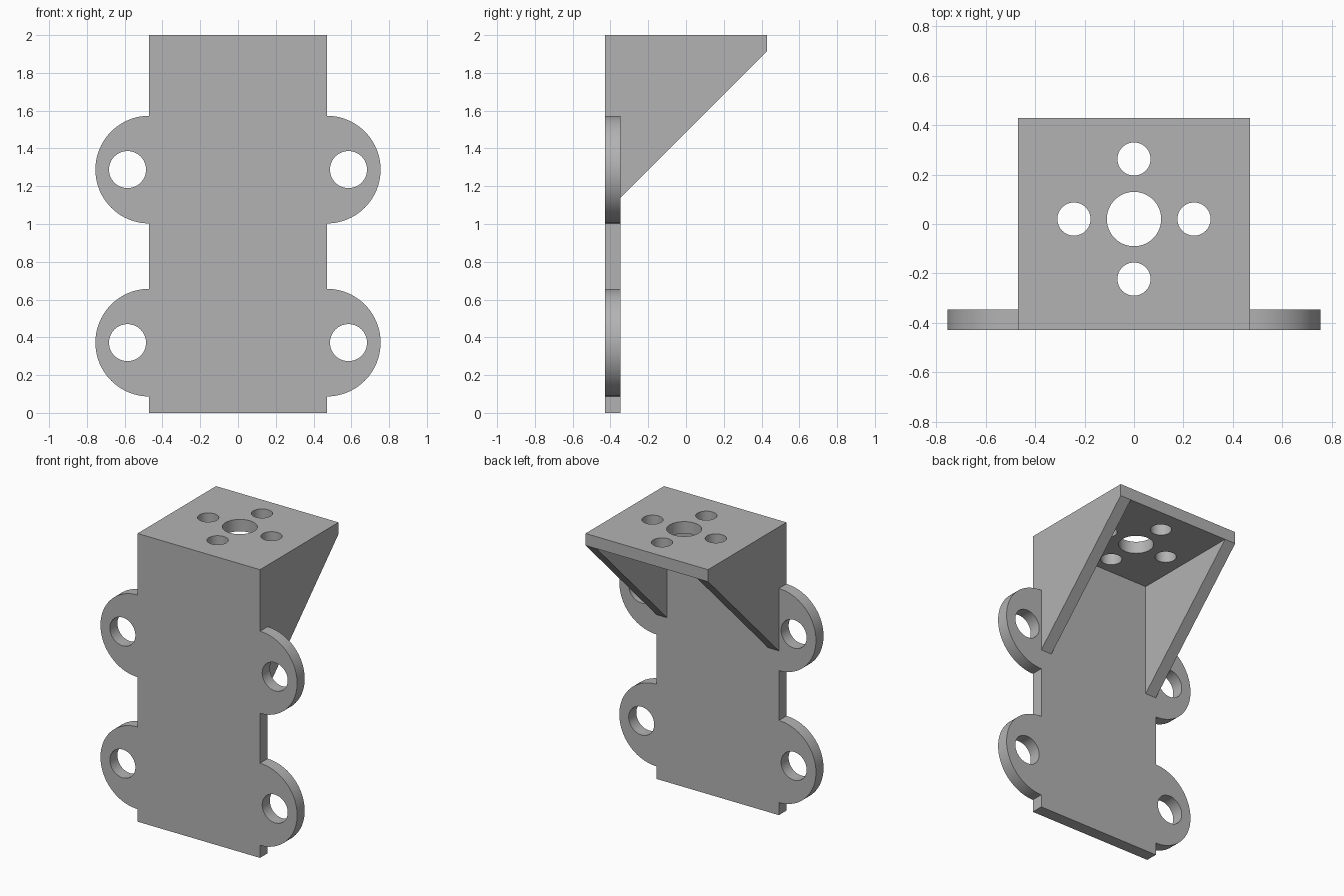
import bpy
from math import cos, sin, pi, radians
from mathutils import Matrix

cube = bpy.data.objects.get("Cube")
if cube:
    bpy.data.objects.remove(cube, do_unlink=True)

W, D, H, T = 0.47, 0.43, 2.0, 0.083   # half width, half depth, height, sheet thickness
TAB_Z, TAB_R = (0.372, 1.288), 0.285

grey = bpy.data.materials.new("plain grey")
grey.use_nodes = True
grey.diffuse_color = (0.45, 0.45, 0.45, 1)
grey.node_tree.nodes["Principled BSDF"].inputs["Base Color"].default_value = (0.45, 0.45, 0.45, 1)


def arc(cx, cy, r, a0, a1, n):
    return [(cx + r * cos(a0 + (a1 - a0) * i / n), cy + r * sin(a0 + (a1 - a0) * i / n))
            for i in range(n + 1)]


def circle(cx, cy, r):
    return arc(cx, cy, r, 0, 2 * pi, 64)[:-1]


def sheet(name, loops, axes, middle):
    """Cut a flat sheet from an outline with holes; axes are its u, v and normal."""
    curve = bpy.data.curves.new(name, "CURVE")
    curve.dimensions, curve.fill_mode, curve.extrude = "2D", "BOTH", T / 2
    for pts in loops:
        spline = curve.splines.new("POLY")
        spline.points.add(len(pts) - 1)
        for p, (u, v) in zip(spline.points, pts):
            p.co = (u, v, 0, 1)
        spline.use_cyclic_u = True
    ob = bpy.data.objects.new(name, curve)
    bpy.context.collection.objects.link(ob)
    bpy.ops.object.select_all(action="DESELECT")
    ob.select_set(True)
    bpy.context.view_layer.objects.active = ob
    bpy.ops.object.convert(target="MESH")
    ob = bpy.context.object
    ob.name = name
    ob.data.transform(Matrix(axes).transposed().to_4x4())
    ob.data.transform(Matrix.Translation(middle))
    # weld caps to the rim
    bpy.ops.object.mode_set(mode="EDIT")
    bpy.ops.mesh.select_all(action="SELECT")
    bpy.ops.mesh.remove_doubles(threshold=0.0001)
    bpy.ops.mesh.normals_make_consistent(inside=False)
    bpy.ops.object.mode_set(mode="OBJECT")
    ob.data.materials.clear()
    ob.data.materials.append(grey)
    return ob


X, Y, Z = (1, 0, 0), (0, 1, 0), (0, 0, 1)

# Upright wall with four rounded tabs
side = [(W, 0)]
for z in TAB_Z:
    side += arc(W, z, TAB_R, -pi / 2, pi / 2, 40)
side.append((W, H))
outline = side + [(-x, z) for x, z in reversed(side)]
tab_holes = [circle(s * 0.585, z, 0.098) for s in (-1, 1) for z in TAB_Z]
wall = sheet("bracket", [outline] + tab_holes, (X, Z, (0, -1, 0)), (0, -D + T / 2, 0))

# Top mounting plate with a centre bore and four bolt holes
rim = [(-W, -D), (W, -D), (W, D), (-W, D)]
bolts = [circle(0.243 * cos(k * pi / 2), 0.02 + 0.243 * sin(k * pi / 2), 0.067) for k in range(4)]
parts = [sheet("top_plate", [rim, circle(0, 0.02, 0.11)] + bolts, (X, Y, Z), (0, 0, H - T / 2))]

# Triangular side gussets
gusset = [(-D, 1.14), (-D + T, 1.14), (D, H - T), (D, H), (-D, H)]
for name, s in (("left_gusset", 1), ("right_gusset", -1)):
    parts.append(sheet(name, [gusset], (Y, Z, X), (s * (W - T / 2), 0, 0)))

# Fuse everything into one solid
bpy.context.view_layer.objects.active = wall
for part in parts:
    mod = wall.modifiers.new("fuse", "BOOLEAN")
    mod.operation, mod.solver, mod.object = "UNION", "EXACT", part
    bpy.ops.object.modifier_apply(modifier=mod.name)
    bpy.data.objects.remove(part, do_unlink=True)

bpy.ops.object.select_all(action="DESELECT")
wall.select_set(True)
bpy.ops.object.shade_smooth_by_angle(angle=radians(30))
